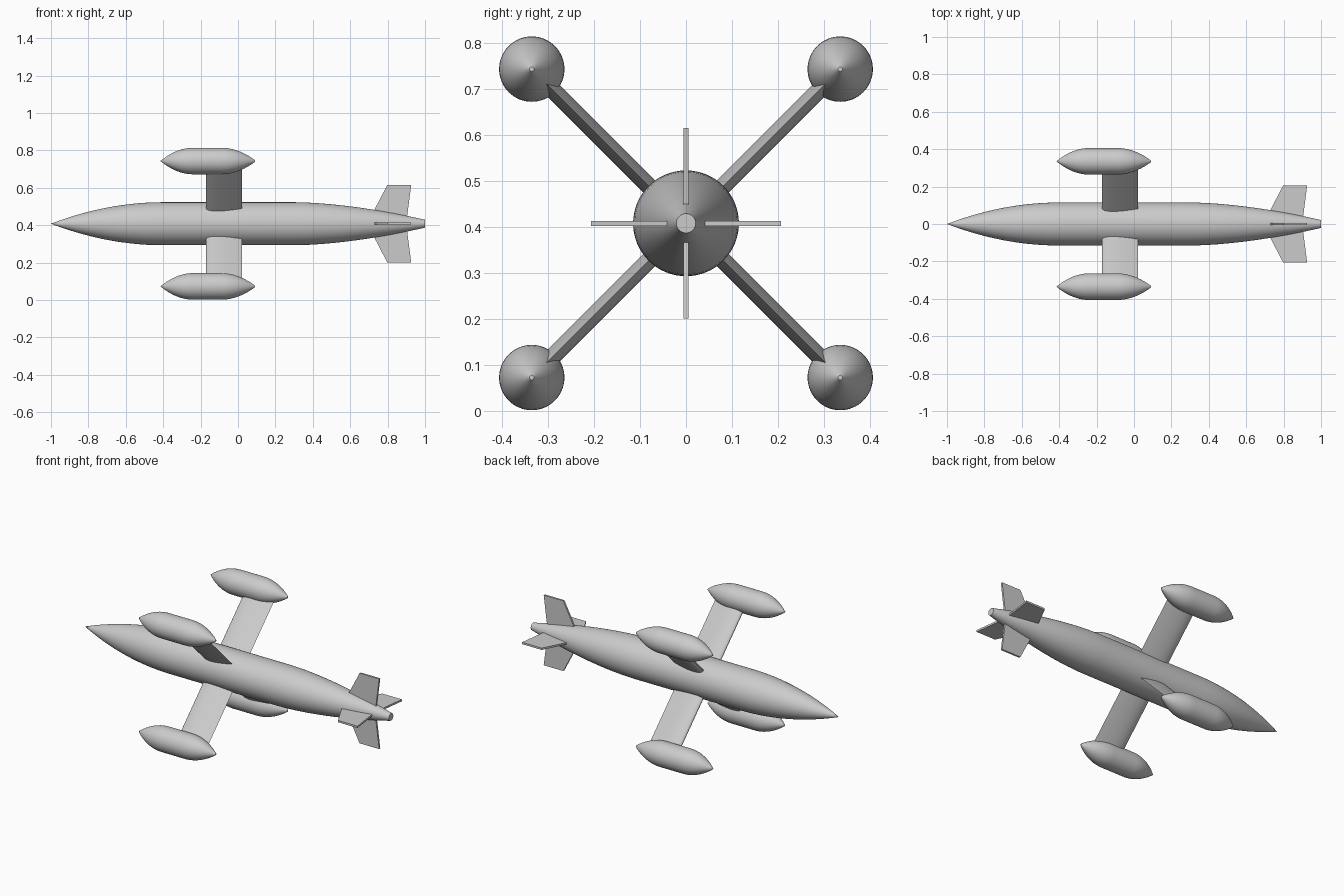
import bpy
import bmesh
from math import pi, sqrt
from mathutils import Matrix, Vector

cube = bpy.data.objects.get("Cube")
if cube:
    bpy.data.objects.remove(cube, do_unlink=True)

AXIS_Z = 0.408      # height of the body axis
POD_DIST = 0.474    # distance of each pod from the body axis

grey = bpy.data.materials.new("light grey")
grey.use_nodes = True
colour = (0.6, 0.6, 0.6, 1)
grey.diffuse_color = colour
grey.node_tree.nodes["Principled BSDF"].inputs["Base Color"].default_value = colour


def finish(name, bm, angle=0.5):
    bmesh.ops.remove_doubles(bm, verts=bm.verts, dist=1e-5)
    bmesh.ops.recalc_face_normals(bm, faces=bm.faces)
    mesh = bpy.data.meshes.new(name)
    bm.to_mesh(mesh)
    bm.free()
    mesh.materials.append(grey)
    obj = bpy.data.objects.new(name, mesh)
    bpy.context.collection.objects.link(obj)
    bpy.ops.object.select_all(action='DESELECT')
    obj.select_set(True)
    bpy.context.view_layer.objects.active = obj
    bpy.ops.object.shade_smooth_by_angle(angle=angle)
    return obj


def spindle(name, nose, front, rear, tail, radius, tail_radius, power, steps=14):
    """Body of revolution along x: curved nose, straight middle, curved tail."""
    pts = []
    for i in range(steps + 1):
        t = 1 - i / steps
        pts.append((front + (nose - front) * t, radius * (1 - t ** 2)))
    for i in range(steps + 1):
        t = i / steps
        pts.append((rear + (tail - rear) * t,
                    radius - (radius - tail_radius) * t ** power))
    pts.append((tail, 0))
    bm = bmesh.new()
    verts = [bm.verts.new((x, 0, r)) for x, r in pts]
    edges = [bm.edges.new(pair) for pair in zip(verts, verts[1:])]
    bmesh.ops.spin(bm, geom=verts + edges, cent=(0, 0, 0), axis=(1, 0, 0),
                   angle=2 * pi, steps=64, use_merge=True)
    return finish(name, bm)


def slab(name, outline, offset):
    """Solid made by sweeping an outline along an offset."""
    bm = bmesh.new()
    face = bm.faces.new([bm.verts.new(p) for p in outline])
    moved = bmesh.ops.extrude_face_region(bm, geom=[face], use_keep_orig=True)
    bmesh.ops.translate(bm, vec=Vector(offset),
                        verts=[g for g in moved["geom"] if isinstance(g, bmesh.types.BMVert)])
    return finish(name, bm)


def place(obj, turn):
    obj.matrix_world = Matrix.Translation((0, 0, AXIS_Z)) @ Matrix.Rotation(turn, 4, 'X')


# Main body
place(spindle("fuselage", -1, -0.4, 0.3, 1, 0.115, 0.021, 1.7), 0)

# Strut section: rounded leading edge, sharp trailing edge
lead, chord, thick = -0.17, 0.192, 0.037
section = []
for i in range(13):
    t = (i / 12) ** 2
    half = 5 * thick * (0.2969 * sqrt(t) - 0.126 * t - 0.3516 * t ** 2
                        + 0.2843 * t ** 3 - 0.1036 * t ** 4)
    section.append((lead + chord * t, max(half, 0)))
strut_outline = [(x, h, 0.05) for x, h in section]
strut_outline += [(x, -h, 0.05) for x, h in section[-2:0:-1]]

# Diagonal struts with pods at their ends
corners = ("upper_front", "lower_front", "lower_back", "upper_back")
for i, corner in enumerate(corners):
    turn = pi / 4 + i * pi / 2
    place(slab(corner + "_strut", strut_outline, (0, 0, 0.4)), turn)
    pod = spindle(corner + "_pod", -0.415, -0.24, -0.09, 0.09, 0.071, 0.005, 2, 10)
    pod.data.transform(Matrix.Translation((0, 0, POD_DIST)))
    place(pod, turn)

# Tail fins
fin_outline = [(x, -0.0055, z) for x, z in
               ((0.73, 0.03), (0.73, 0.076), (0.798, 0.207), (0.926, 0.207), (0.903, 0.03))]
for i, side in enumerate(("top", "front", "bottom", "back")):
    place(slab(side + "_fin", fin_outline, (0, 0.011, 0)), i * pi / 2)
